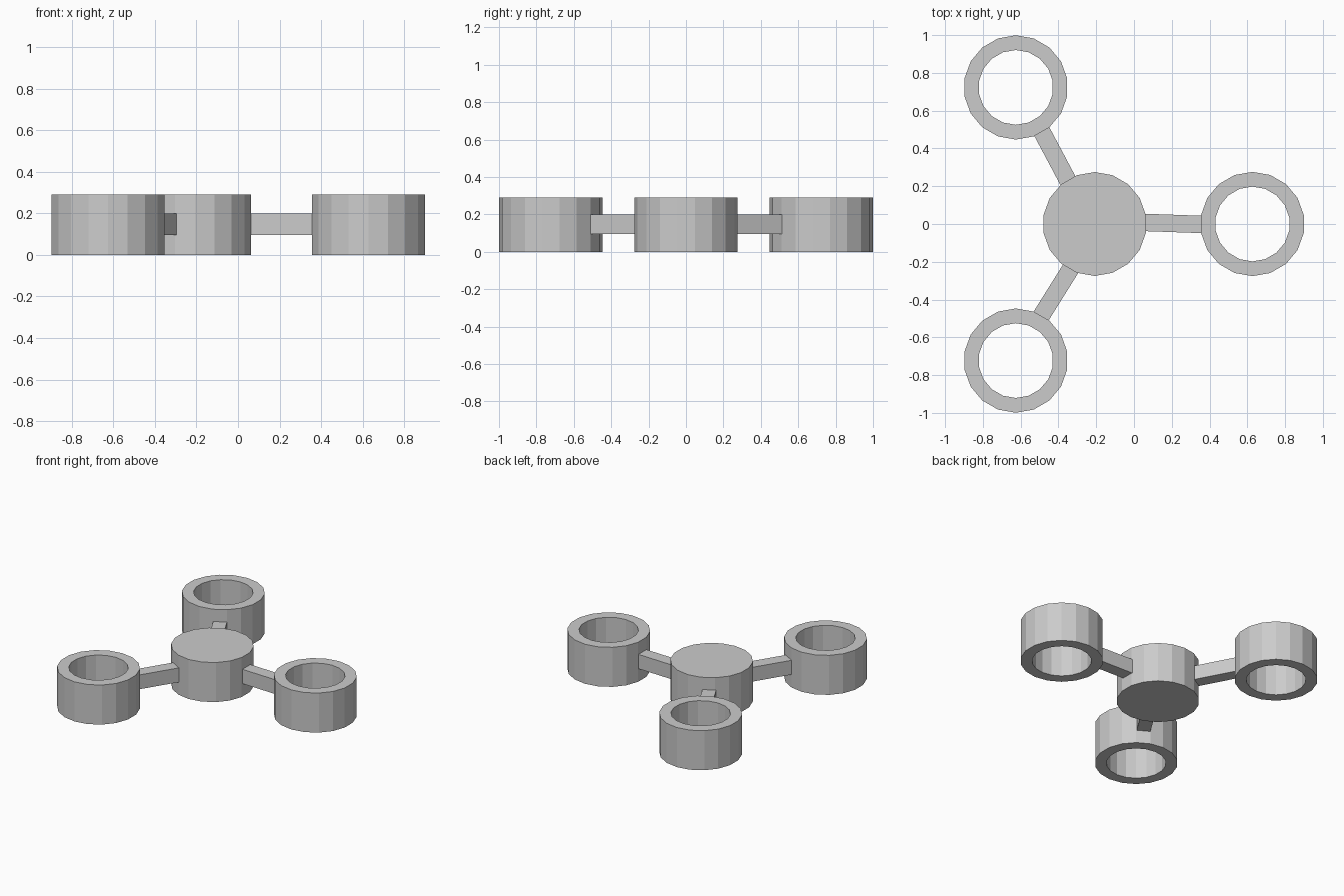
import bpy, bmesh
from math import sin, cos, pi, radians
from mathutils import Vector, Matrix

if "Cube" in bpy.data.objects:
    bpy.data.objects.remove(bpy.data.objects["Cube"])

CENTER = Vector((-0.208, 0.0, 0.0))
SIDES = 18
H = 0.29


def make_object(name, bm):
    bmesh.ops.recalc_face_normals(bm, faces=bm.faces)
    mesh = bpy.data.meshes.new(name)
    bm.to_mesh(mesh)
    bm.free()
    obj = bpy.data.objects.new(name, mesh)
    bpy.context.collection.objects.link(obj)
    return obj


def circle(bm, r, z, c):
    return [bm.verts.new((c.x + r * cos(pi / 2 + 2 * pi * i / SIDES),
                          c.y + r * sin(pi / 2 + 2 * pi * i / SIDES), z))
            for i in range(SIDES)]


def bridge(bm, a, b):
    for i in range(SIDES):
        j = (i + 1) % SIDES
        bm.faces.new((a[i], a[j], b[j], b[i]))


def disc(name, c, r):
    bm = bmesh.new()
    low, high = circle(bm, r, 0, c), circle(bm, r, H, c)
    bridge(bm, low, high)
    bm.faces.new(low)
    bm.faces.new(high)
    return make_object(name, bm)


def ring(name, c, r_out, r_in):
    bm = bmesh.new()
    loops = [circle(bm, r_out, 0, c), circle(bm, r_out, H, c),
             circle(bm, r_in, H, c), circle(bm, r_in, 0, c)]
    for k in range(4):
        bridge(bm, loops[k], loops[(k + 1) % 4])
    return make_object(name, bm)


def arm(name, angle):
    # Bar slightly skewed from the radial direction, ends buried in hub and ring
    bm = bmesh.new()
    bmesh.ops.create_cube(bm, size=1)
    mat = (Matrix.Translation(CENTER) @ Matrix.Rotation(angle, 4, 'Z')
           @ Matrix.Translation((0.415, 0.003, 0.147))
           @ Matrix.Rotation(radians(-2), 4, 'Z')
           @ Matrix.Diagonal((0.34, 0.092, 0.105, 1)))
    bmesh.ops.transform(bm, matrix=mat, verts=bm.verts)
    return make_object(name, bm)


# Solid central hub
disc("hub", CENTER, 0.275)

# Three arms, each carrying an open ring
for n in range(3):
    a = n * 2 * pi / 3
    arm(f"arm_{n + 1}", a)
    pos = CENTER + Vector((0.835 * cos(a), 0.835 * sin(a), 0))
    ring(f"ring_{n + 1}", pos, 0.276, 0.198)
